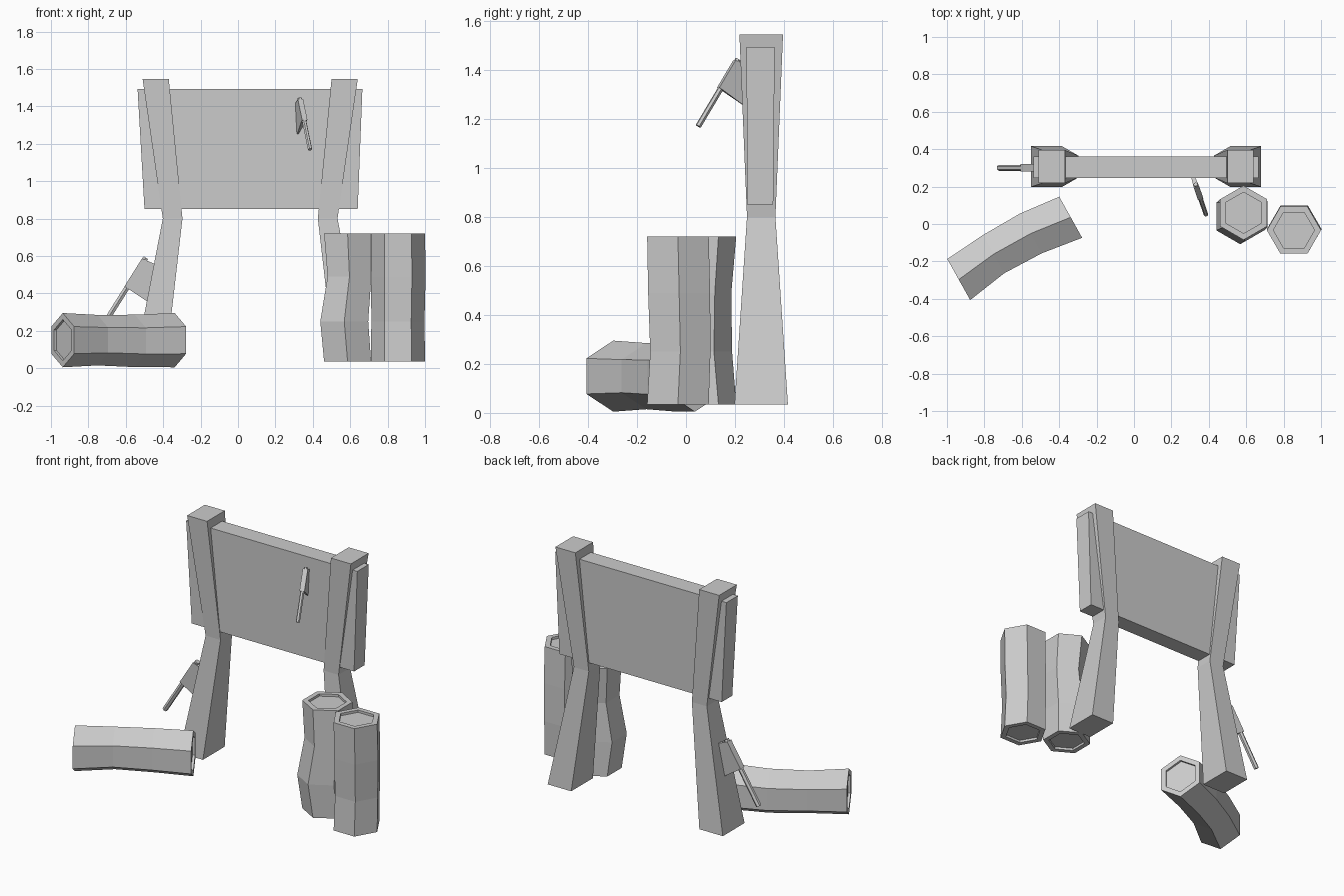
import bpy
from math import radians, cos, sin, tau
from mathutils import Matrix, Vector

cube = bpy.data.objects.get("Cube")
if cube:
    bpy.data.objects.remove(cube, do_unlink=True)

GREY = (0.6, 0.6, 0.6, 1.0)
mat = bpy.data.materials.new("plain grey")
mat.use_nodes = True
mat.diffuse_color = GREY
mat.node_tree.nodes["Principled BSDF"].inputs["Base Color"].default_value = GREY


def loft(name, rings, matrix=Matrix()):
    """Skin a list of equal, counter-clockwise rings and cap both ends."""
    n = len(rings[0])
    verts = [matrix @ Vector(p) for ring in rings for p in ring]
    faces = [tuple(reversed(range(n))), tuple(range(len(verts) - n, len(verts)))]
    for k in range(len(rings) - 1):
        for i in range(n):
            j = (i + 1) % n
            faces.append((k * n + i, k * n + j, (k + 1) * n + j, (k + 1) * n + i))
    mesh = bpy.data.meshes.new(name)
    mesh.from_pydata(verts, [], faces)
    mesh.materials.append(mat)
    obj = bpy.data.objects.new(name, mesh)
    bpy.context.collection.objects.link(obj)
    return obj


def rect(x0, x1, y0, y1, z):
    return [(x0, y0, z), (x1, y0, z), (x1, y1, z), (x0, y1, z)]


def hexagon(z, r, dx=0, dy=0, turn=90):
    return [(dx + r * cos(i * tau / 6 + radians(turn)),
             dy + r * sin(i * tau / 6 + radians(turn)), z) for i in range(6)]


# Sign posts, bent inward at the middle and mirrored about the board centre
MID = 0.065
POST = [(0.45, 0.615, 0.198, 0.416, 0.035),
        (0.362, 0.467, 0.249, 0.365, 0.80),
        (0.435, 0.575, 0.218, 0.396, 1.545)]
loft("left_post", [rect(MID + a, MID + b, *rest) for a, b, *rest in POST])
loft("right_post", [rect(MID - b, MID - a, *rest) for a, b, *rest in POST])

# Sign board, slightly wider at the top
loft("sign_board", [rect(-0.50, 0.64, 0.25, 0.356, 0.85),
                    rect(-0.537, 0.665, 0.247, 0.362, 1.493)])


# Logs: wobbly hexagonal prisms with recessed ends
def log(name, matrix, lower, upper, turn=90):
    r, inner, depth, length = 0.145, 0.11, 0.015, 0.685
    sections = [(depth, inner), (0, inner), (0, r), lower, upper,
                (length, r), (length, inner), (length - depth, inner)]
    loft(name, [hexagon(*s, turn=turn) for s in sections], matrix)


log("standing_log_inner", Matrix.Translation((0.586, 0.06, 0.035)),
    (0.215, 0.148, -0.018, -0.02), (0.455, 0.135, 0.01, -0.01))
log("standing_log_outer", Matrix.Translation((0.855, -0.033, 0.035)),
    (0.215, 0.142, 0, 0.01), (0.455, 0.146, 0.002, 0.005), turn=0)
lay_down = Matrix(((0, 0, 1, 0), (1, 0, 0, 0), (0, 1, 0, 0), (0, 0, 0, 1)))
log("lying_log",
    Matrix.Translation((-0.937, -0.297, 0.15)) @ Matrix.Rotation(radians(29.1), 4, 'Z') @ lay_down,
    (0.228, 0.135, 0.028, 0), (0.456, 0.14, 0.028, -0.004))


# Axes: hexagonal handle along local z, wedge head pointing along local x
def axe(name, end, yaw, scale):
    matrix = (Matrix.Translation(end) @ Matrix.Rotation(radians(yaw), 4, 'Z')
              @ Matrix.Rotation(radians(32.2), 4, 'Y') @ Matrix.Scale(scale, 4))
    loft(name + "_handle", [hexagon(0, 0.016), hexagon(0.43, 0.016)], matrix)
    head = []
    for x, half, z0, z1 in [(-0.015, 0.02, 0.24, 0.415), (0.17, 0.004, 0.235, 0.445)]:
        head.append([(x, -half, z0), (x, half, z0), (x, half, z1), (x, -half, z1)])
    loft(name + "_head", head, matrix)


axe("post_axe", (-0.722, 0.30, 0.227), 0, 1.0)
axe("board_axe", (0.385, 0.05, 1.17), 109, 0.75)
